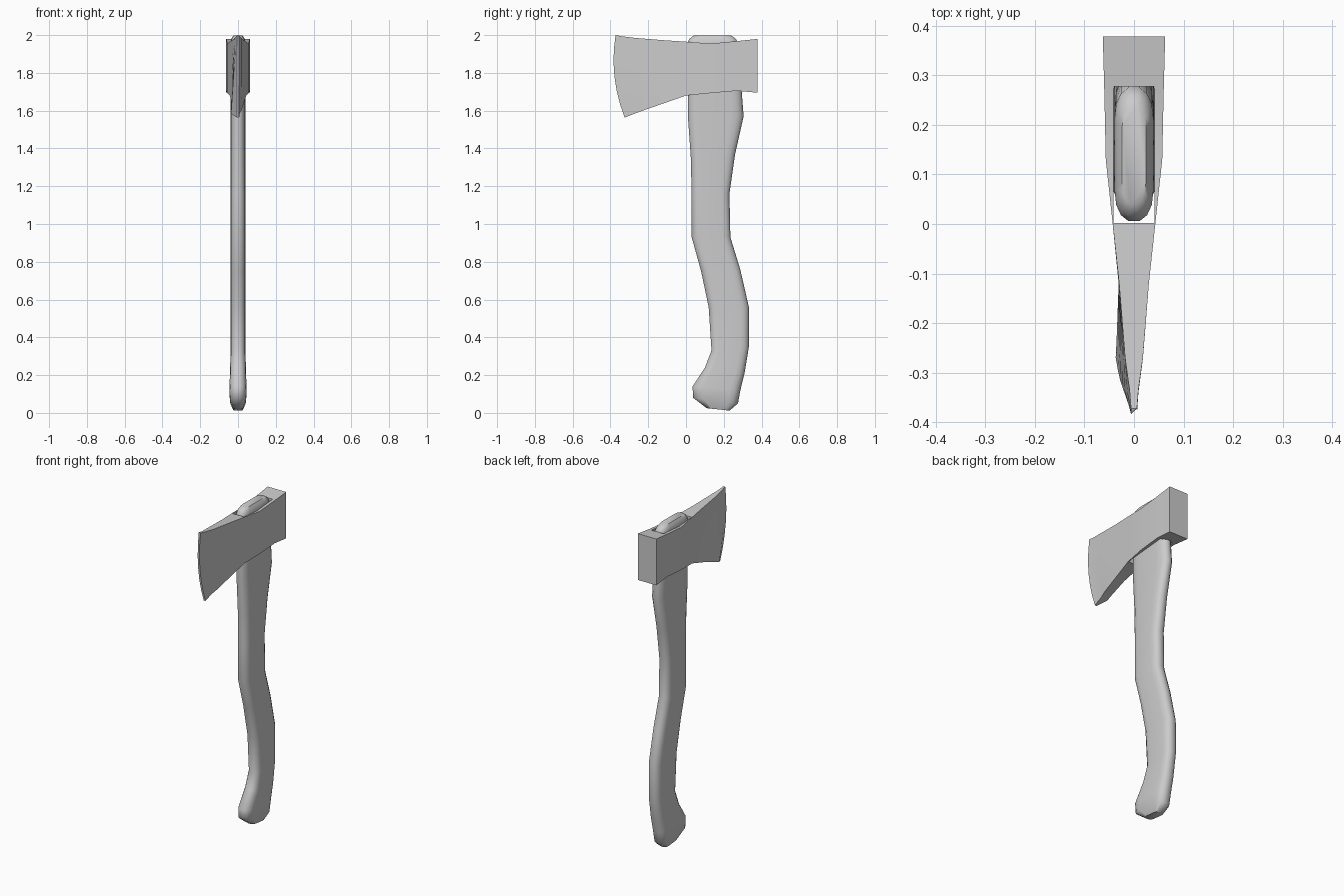
import bpy, bmesh, math

if "Cube" in bpy.data.objects:
    bpy.data.objects.remove(bpy.data.objects["Cube"])

grey = bpy.data.materials.new("plain_grey")
grey.diffuse_color = (0.6, 0.6, 0.6, 1)
grey.use_nodes = True
grey.node_tree.nodes["Principled BSDF"].inputs["Base Color"].default_value = grey.diffuse_color


def loft(name, rings):
    """Skin a list of equal-length closed rings and cap both ends."""
    bm = bmesh.new()
    vs = [[bm.verts.new(p) for p in r] for r in rings]
    n = len(rings[0])
    for a, b in zip(vs, vs[1:]):
        for i in range(n):
            j = (i + 1) % n
            bm.faces.new((a[i], a[j], b[j], b[i]))
    bm.faces.new(vs[0])
    bm.faces.new(vs[-1])
    bmesh.ops.recalc_face_normals(bm, faces=bm.faces)
    me = bpy.data.meshes.new(name)
    bm.to_mesh(me)
    bm.free()
    ob = bpy.data.objects.new(name, me)
    bpy.context.collection.objects.link(ob)
    me.materials.append(grey)
    return ob


def select(ob):
    bpy.ops.object.select_all(action='DESELECT')
    ob.select_set(True)
    bpy.context.view_layer.objects.active = ob


# Handle: front y, front z, back y, back z, half width
stations = [
    (0.11, 0.025, 0.23, 0.012, 0.026),
    (0.037, 0.08, 0.275, 0.05, 0.043),
    (0.035, 0.14, 0.288, 0.12, 0.045),
    (0.10, 0.24, 0.31, 0.21, 0.042),
    (0.135, 0.33, 0.333, 0.35, 0.039),
    (0.12, 0.56, 0.333, 0.56, 0.039),
    (0.08, 0.75, 0.287, 0.76, 0.039),
    (0.03, 0.93, 0.235, 0.93, 0.039),
    (0.03, 1.16, 0.23, 1.16, 0.039),
    (0.025, 1.36, 0.26, 1.37, 0.039),
    (0.01, 1.57, 0.305, 1.57, 0.039),
    (0.01, 1.70, 0.295, 1.70, 0.039),
    (0.006, 1.955, 0.275, 1.965, 0.039),
    (0.018, 1.98, 0.26, 1.983, 0.034),
    (0.04, 1.997, 0.24, 1.997, 0.024),
]
side = [(0.0, 0.3), (0.045, 0.68), (0.12, 0.92), (0.22, 1.0)]
side += [(1 - u, w) for u, w in reversed(side)]
section = side + [(u, -w) for u, w in reversed(side)]
handle = loft("handle", [
    [(w * h, fy + u * (by - fy), fz + u * (bz - fz)) for u, w in section]
    for fy, fz, by, bz, h in stations])

# Axe head: top y, top z, bottom y, bottom z, half width, left bottom width, bulge
slices = [
    (-0.373, 2.0, -0.325, 1.563, 0.006, 0.006, 0.030),
    (-0.335, 1.993, -0.27, 1.585, 0.009, 0.037, 0.028),
    (-0.27, 1.985, -0.23, 1.60, 0.018, 0.035, 0.015),
    (-0.12, 1.973, -0.12, 1.638, 0.030, 0.031, 0),
    (0.0, 1.965, 0.0, 1.68, 0.043, 0.043, 0),
    (0.13, 1.955, 0.13, 1.693, 0.057, 0.057, 0),
    (0.27, 1.968, 0.27, 1.705, 0.060, 0.060, 0),
    (0.379, 1.98, 0.379, 1.695, 0.063, 0.063, 0),
]
ROWS = 6
rings = []
for ty, tz, by, bz, h, hl, bulge in slices:
    right, left = [], []
    for i in range(ROWS + 1):
        t = i / ROWS
        y = ty + t * (by - ty) - bulge * 4 * t * (1 - t)
        z = tz + t * (bz - tz)
        right.append((h, y, z))
        left.append((-h - t * (hl - h), y, z))
    rings.append(right + left[::-1])
head = loft("axe_head", rings)

# Rectangular eye through the head
eye = [[(x, y, z) for x, y in ((-0.041, 0.002), (0.041, 0.002), (0.041, 0.278), (-0.041, 0.278))]
       for z in (1.5, 2.2)]
cutter = loft("eye_cutter", eye)
cutter.hide_render = True
mod = head.modifiers.new("eye", 'BOOLEAN')
mod.operation = 'DIFFERENCE'
mod.solver = 'EXACT'
mod.object = cutter
select(head)
bpy.ops.object.modifier_apply(modifier="eye")
bpy.data.objects.remove(cutter)

# Smooth shading with crisp edges
for ob, angle in ((handle, 50), (head, 20)):
    select(ob)
    bpy.ops.object.shade_smooth_by_angle(angle=math.radians(angle))
